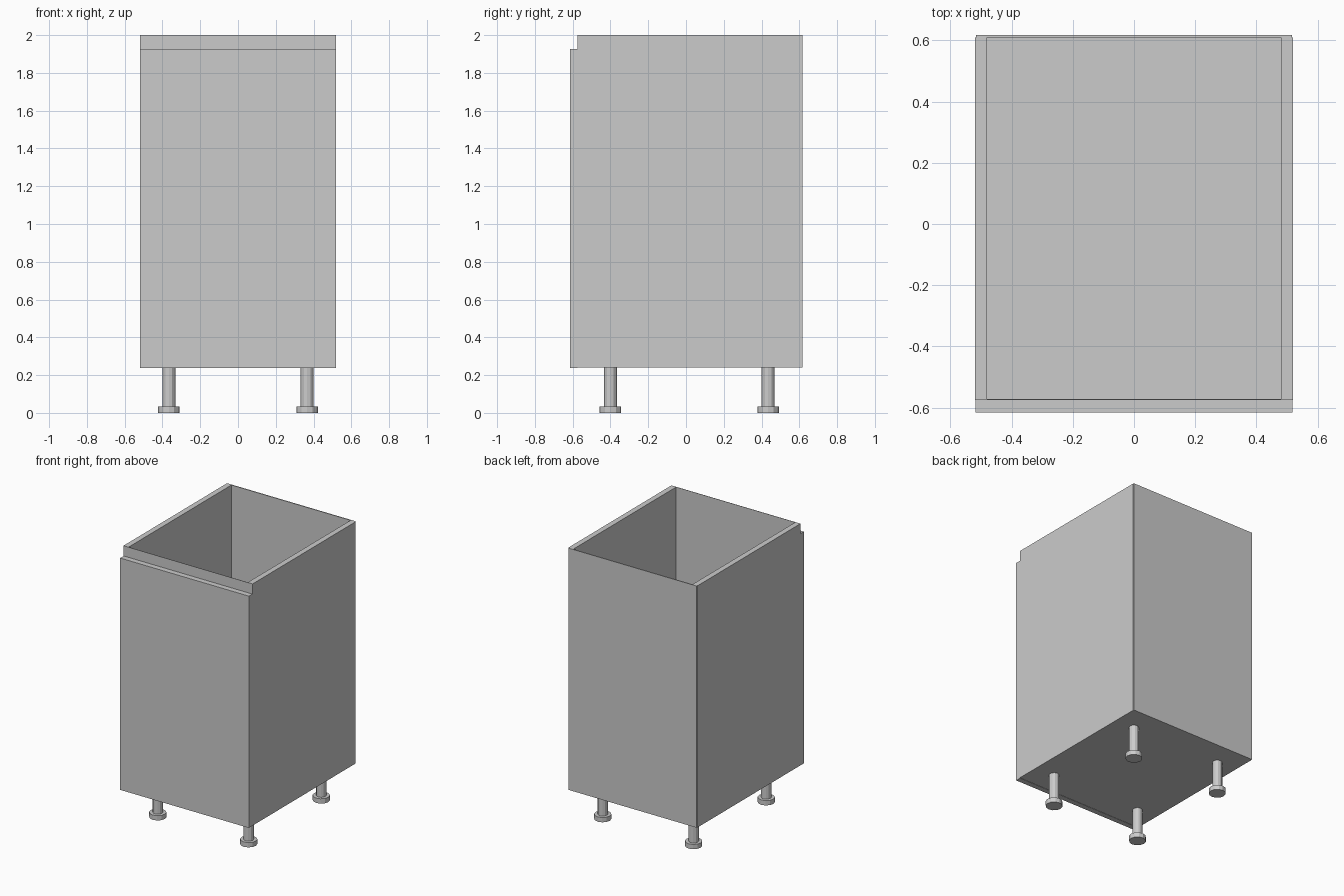
import bpy
import bmesh
from mathutils import Matrix

if "Cube" in bpy.data.objects:
    bpy.data.objects.remove(bpy.data.objects["Cube"])


def make_object(name, bm):
    mesh = bpy.data.meshes.new(name)
    bm.to_mesh(mesh)
    bm.free()
    obj = bpy.data.objects.new(name, mesh)
    bpy.context.collection.objects.link(obj)
    return obj


def panel(name, x, y, z):
    """Box given by (min, max) along each axis."""
    bm = bmesh.new()
    size = [b - a for a, b in (x, y, z)]
    mid = [(a + b) / 2 for a, b in (x, y, z)]
    bmesh.ops.create_cube(bm, size=1, matrix=Matrix.Translation(mid) @ Matrix.Diagonal((*size, 1)))
    return make_object(name, bm)


def leg(name, x, y):
    """Round shaft standing on a wider foot disc."""
    bm = bmesh.new()
    for radius, z0, z1 in ((0.057, 0.0, 0.035), (0.034, 0.035, BOTTOM)):
        bmesh.ops.create_cone(bm, cap_ends=True, segments=12, radius1=radius, radius2=radius,
                              depth=z1 - z0, matrix=Matrix.Translation((x, y, (z0 + z1) / 2)))
    return make_object(name, bm)


BOTTOM, TOP = 0.24, 2.0
HALF, INNER = 0.52, 0.48
FRONT, BACK = -0.572, 0.61

# Side panels
panel("left_side", (-HALF, -INNER), (FRONT, BACK), (BOTTOM, TOP))
panel("right_side", (INNER, HALF), (FRONT, BACK), (BOTTOM, TOP))

# Floor of the cabinet, thin back sheet and thin front sheet behind the door
panel("cabinet_floor", (-INNER, INNER), (FRONT, BACK), (BOTTOM, BOTTOM + 0.04))
panel("back_sheet", (-0.516, 0.516), (BACK, 0.617), (BOTTOM, TOP))
panel("front_sheet", (-HALF, HALF), (FRONT - 0.003, FRONT), (BOTTOM, TOP))

# Door, slightly lower than the cabinet top
panel("door", (-0.518, 0.518), (-0.615, FRONT - 0.003), (BOTTOM - 0.002, 1.926))

# Four legs
for side, x in (("left", -0.366), ("right", 0.366)):
    for end, y in (("front", -0.40), ("back", 0.435)):
        leg(f"{end}_{side}_leg", x, y)
